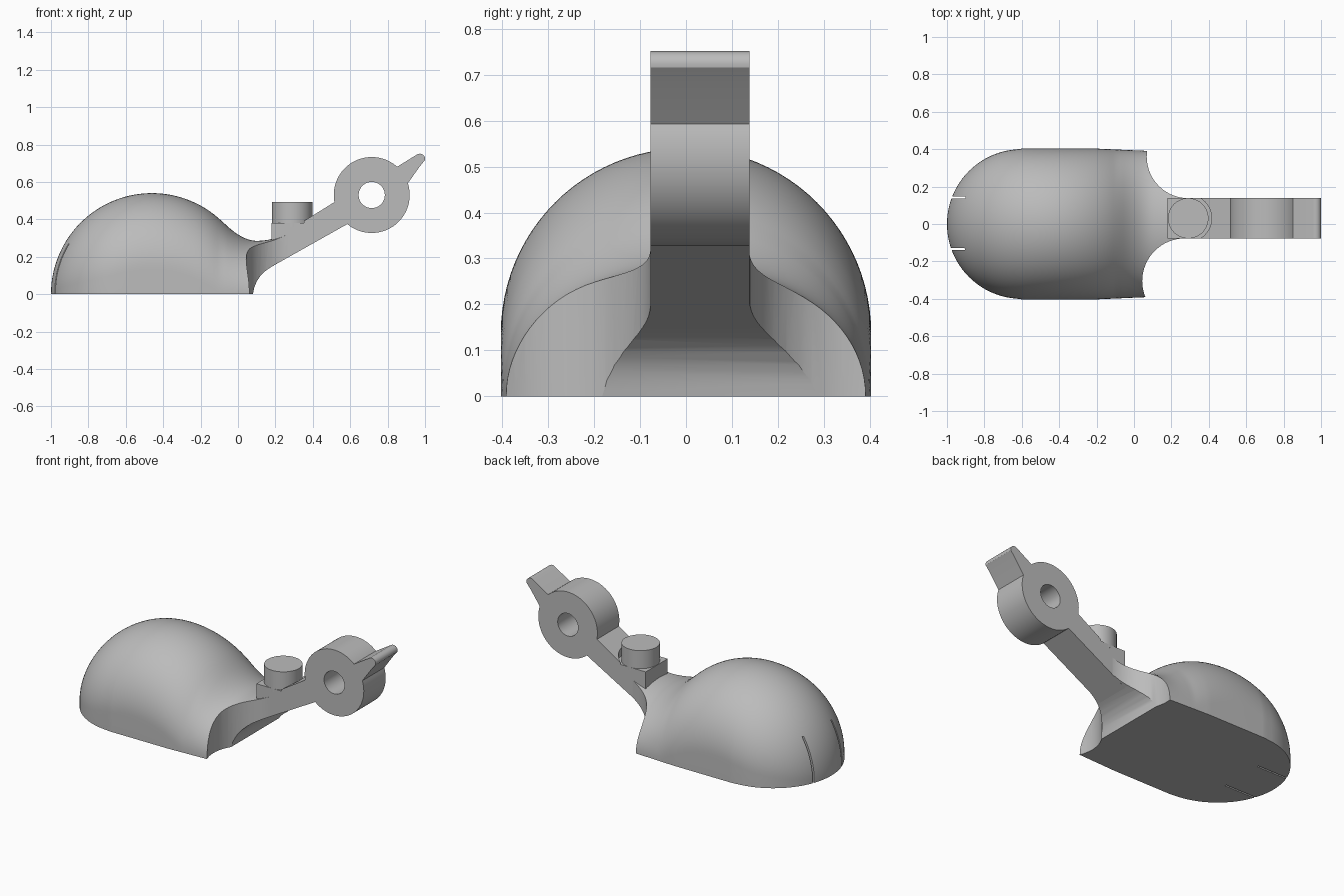
import bpy, bmesh
from math import sqrt, sin, cos, pi, radians

if "Cube" in bpy.data.objects:
    bpy.data.objects.remove(bpy.data.objects["Cube"], do_unlink=True)

grey = bpy.data.materials.new("plain grey")
grey.use_nodes = True
grey.diffuse_color = (0.5, 0.5, 0.5, 1)
grey.node_tree.nodes["Principled BSDF"].inputs["Base Color"].default_value = (0.5, 0.5, 0.5, 1)

ARM_Y0, ARM_Y1 = -0.077, 0.138
ARM_MID = (ARM_Y0 + ARM_Y1) / 2


def finish(name, bm):
    bmesh.ops.recalc_face_normals(bm, faces=bm.faces)
    mesh = bpy.data.meshes.new(name)
    bm.to_mesh(mesh)
    bm.free()
    mesh.materials.append(grey)
    obj = bpy.data.objects.new(name, mesh)
    bpy.context.collection.objects.link(obj)
    return obj


def prism(name, points, y0, y1):
    """Extrude an outline in the xz plane along y."""
    bm = bmesh.new()
    face = bm.faces.new([bm.verts.new((x, y0, z)) for x, z in points])
    out = bmesh.ops.extrude_face_region(bm, geom=[face])
    verts = [v for v in out["geom"] if isinstance(v, bmesh.types.BMVert)]
    bmesh.ops.translate(bm, verts=verts, vec=(0, y1 - y0, 0))
    return finish(name, bm)


def upright_cylinder(name, x, y, radius, z0, z1):
    bm = bmesh.new()
    bmesh.ops.create_cone(bm, cap_ends=True, segments=64, radius1=radius,
                          radius2=radius, depth=z1 - z0)
    bmesh.ops.translate(bm, verts=bm.verts, vec=(x, y, (z0 + z1) / 2))
    return finish(name, bm)


def arc(cx, cz, r, a0, a1, n):
    angles = [radians(a0 + (a1 - a0) * i / n) for i in range(n + 1)]
    return [(cx + r * cos(a), cz + r * sin(a)) for a in angles]


def cut(obj, cutters):
    bpy.context.view_layer.objects.active = obj
    for c in cutters:
        mod = obj.modifiers.new("cut", "BOOLEAN")
        mod.operation, mod.solver, mod.object = "DIFFERENCE", "EXACT", c
        bpy.ops.object.modifier_apply(modifier=mod.name)
        bpy.data.objects.remove(c, do_unlink=True)


def smooth(obj):
    bpy.ops.object.select_all(action="DESELECT")
    obj.select_set(True)
    bpy.context.view_layer.objects.active = obj
    bpy.ops.object.shade_smooth_by_angle(angle=radians(30))


# Domed body: arched sections lofted along x
def half_width(x):
    if x < -0.6:
        return sqrt(0.16 - (x + 0.6) ** 2)
    return 0.403 - 0.045 * max(0, x + 0.2)


def height(x):
    if x < -0.08:
        return sqrt(0.2916 - (x + 0.46) ** 2)
    if x > 0.1:
        return 0.285 + 1.5 * (x - 0.1) ** 2
    t = (x + 0.08) / 0.18
    return (0.385 * (2 * t**3 - 3 * t * t + 1) - 0.178 * (t**3 - 2 * t * t + t)
            + 0.285 * (3 * t * t - 2 * t**3))


def section(bm, x):
    w, h = half_width(x), height(x)
    leg = max(h - w, h * 0.01)
    pts = [(w, 0)]
    pts += [(w * cos(pi * i / 48), leg + (h - leg) * sin(pi * i / 48)) for i in range(49)]
    pts += [(-w, 0)]
    return [bm.verts.new((x, y, z)) for y, z in pts]


stations = [-0.6 - 0.3999 * cos(pi / 2 * i / 24) for i in range(24)]
stations += [-0.6 + 0.87 * i / 48 for i in range(49)]
bm = bmesh.new()
rings = [section(bm, x) for x in stations]
for a, b in zip(rings, rings[1:]):
    for i in range(len(a)):
        j = (i + 1) % len(a)
        bm.faces.new((a[i], a[j], b[j], b[i]))
bm.faces.new(rings[0])
bm.faces.new(rings[-1])
body = finish("domed_body", bm)

# Hollowed neck, swept underside and two toe slits
underside = [(0.08, -0.1), (0.08, 0), (0.087, 0.035), (0.1, 0.068), (0.12, 0.098),
             (0.147, 0.124), (0.18, 0.147), (0.35, 0.245), (0.5, 0.245), (0.5, -0.1)]
slit = [(-1.1, -0.1), (-0.72, -0.1), (-0.77, 0), (-0.9, 0.27), (-1.1, 0.27)]
cut(body, [
    prism("underside_cutter", underside, -0.6, 0.6),
    upright_cylinder("right_neck_cutter", 0.272, -0.305, 0.228, -0.2, 0.8),
    upright_cylinder("left_neck_cutter", 0.29, 0.36, 0.222, -0.2, 0.8),
    prism("right_slit_cutter", slit, -0.138, -0.128),
    prism("left_slit_cutter", slit, 0.136, 0.146),
])
smooth(body)

# Arm, eye ring and lever in one outline
RX, RZ, RR = 0.715, 0.53, 0.203
outline = [(0.18, 0.147)]
outline += arc(RX, RZ, RR, -130, 18, 36)
outline += [(0.97, 0.68)]
outline += arc(0.972, 0.723, 0.028, -15, 120, 8)
outline += arc(RX, RZ, RR, 48, 190.7, 36)
outline += [(0.335, 0.38), (0.18, 0.38)]
arm = prism("arm_with_ring", outline, ARM_Y0, ARM_Y1)
cut(arm, [
    prism("eye_cutter", arc(RX, RZ, 0.07, 0, 352.5, 47), -0.4, 0.4),
    upright_cylinder("pocket_cutter", 0.29, ARM_MID, 0.125, 0.38, 0.7),
])
smooth(arm)

# Round button on the arm
smooth(upright_cylinder("button", 0.29, ARM_MID, 0.108, 0.36, 0.492))
